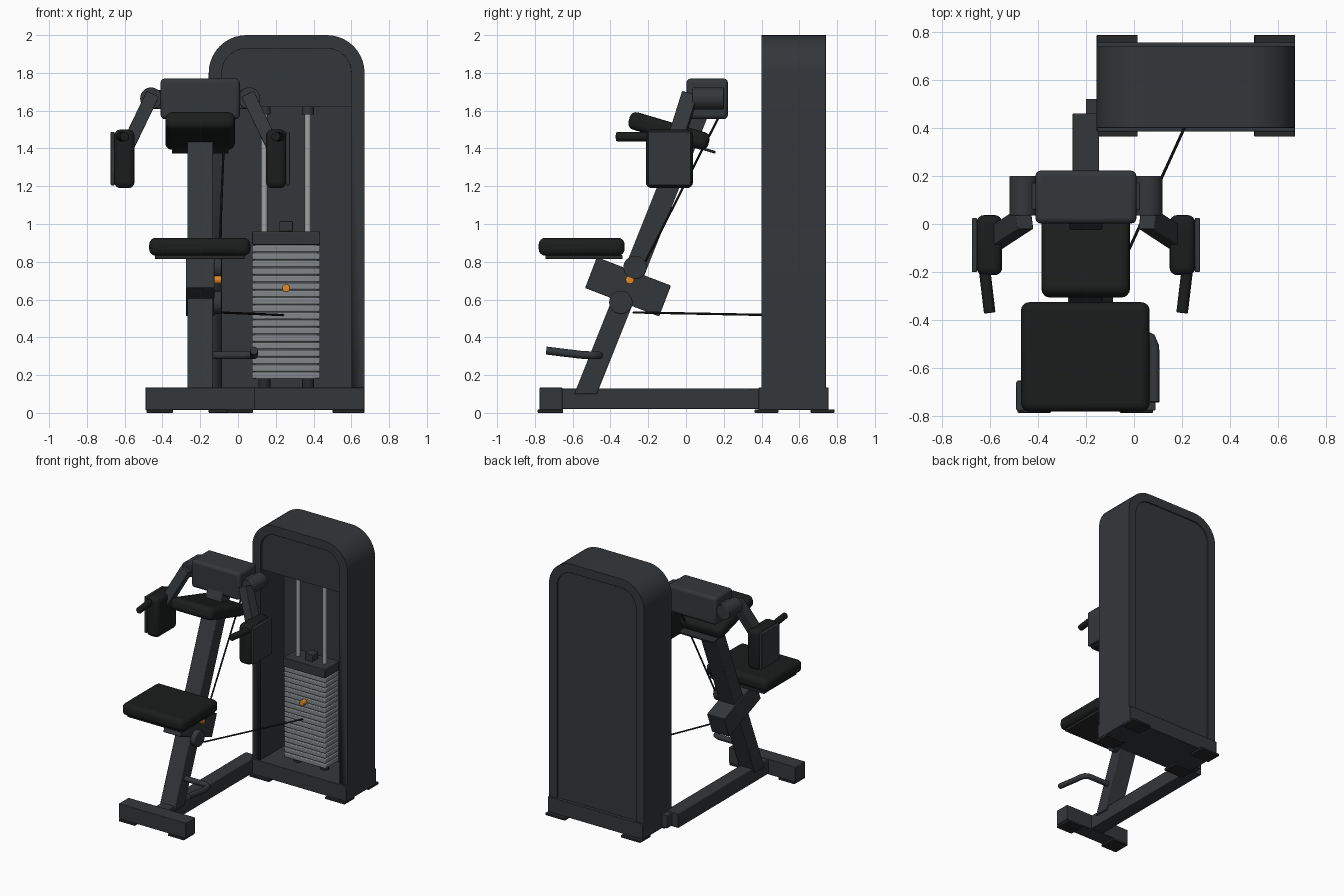
import bpy, bmesh, math
from mathutils import Vector, Matrix

if "Cube" in bpy.data.objects:
    bpy.data.objects.remove(bpy.data.objects["Cube"])

CX = -0.2  # centre line of the seat and arm unit


def material(name, r, g, b):
    m = bpy.data.materials.new(name)
    m.diffuse_color = (r, g, b, 1)
    m.use_nodes = True
    m.node_tree.nodes["Principled BSDF"].inputs["Base Color"].default_value = m.diffuse_color
    return m


BODY = material("dark_metal", 0.034, 0.038, 0.042)
TRIM = material("darker_metal", 0.02, 0.022, 0.024)
PAD = material("pad_black", 0.011, 0.012, 0.012)
STEEL = material("steel", 0.22, 0.24, 0.25)
ROD = material("rod_steel", 0.35, 0.36, 0.37)
ORANGE = material("orange", 0.75, 0.25, 0.02)


def finish(name, bm, mat, bevel=0, segs=3):
    bmesh.ops.recalc_face_normals(bm, faces=bm.faces)
    me = bpy.data.meshes.new(name)
    bm.to_mesh(me)
    bm.free()
    ob = bpy.data.objects.new(name, me)
    bpy.context.collection.objects.link(ob)
    me.materials.append(mat)
    if bevel:
        mod = ob.modifiers.new("bevel", 'BEVEL')
        mod.width, mod.segments, mod.limit_method = bevel, segs, 'ANGLE'
    bpy.ops.object.select_all(action='DESELECT')
    ob.select_set(True)
    bpy.context.view_layer.objects.active = ob
    bpy.ops.object.shade_smooth_by_angle(angle=math.radians(35))
    return ob


def box(name, x, y, z, mat=BODY, bevel=0.004, segs=2, tilt=0):
    """Box from (low, high) ranges, tilted about its own x axis."""
    bm = bmesh.new()
    c = Vector([(a + b) / 2 for a, b in (x, y, z)])
    s = [b - a for a, b in (x, y, z)]
    m = Matrix.Translation(c) @ Matrix.Rotation(math.radians(tilt), 4, 'X') @ Matrix.Diagonal((*s, 1))
    bmesh.ops.create_cube(bm, size=1, matrix=m)
    return finish(name, bm, mat, bevel, segs)


def rod(name, a, b, r, mat=BODY, sides=24, bevel=0):
    a, b = Vector(a), Vector(b)
    d = b - a
    bm = bmesh.new()
    m = Matrix.Translation((a + b) / 2) @ d.to_track_quat('Z', 'Y').to_matrix().to_4x4()
    bmesh.ops.create_cone(bm, cap_ends=True, segments=sides, radius1=r, radius2=r, depth=d.length, matrix=m)
    return finish(name, bm, mat, bevel)


def arch(x0, x1, z0, z1, r, n=10):
    """Rectangle outline with rounded top corners."""
    pts = [(x0, z0), (x1, z0)]
    for cx, start in ((x1 - r, 0), (x0 + r, 90)):
        for i in range(n + 1):
            a = math.radians(start + 90 * i / n)
            pts.append((cx + r * math.cos(a), z1 - r + r * math.sin(a)))
    return pts


def prism(name, pts, y0, y1, mat=BODY, bevel=0):
    bm = bmesh.new()
    f = bm.faces.new([bm.verts.new((x, y0, z)) for x, z in pts])
    out = bmesh.ops.extrude_face_region(bm, geom=[f])
    bmesh.ops.translate(bm, vec=(0, y1 - y0, 0), verts=[v for v in out['geom'] if isinstance(v, bmesh.types.BMVert)])
    return finish(name, bm, mat, bevel, 2)


# Tower shell: an arched ring, open at the front, with recessed panels
outer = arch(-0.155, 0.67, 0.13, 2.0, 0.2)
inner = arch(-0.085, 0.6, 0.131, 1.93, 0.13)
bm = bmesh.new()
loops = [[bm.verts.new((x, y, z)) for x, z in p] for p, y in
         ((outer, 0.4), (inner, 0.4), (inner, 0.74), (outer, 0.74))]
for k in range(4):
    A, B = loops[k], loops[(k + 1) % 4]
    for i in range(len(A)):
        j = (i + 1) % len(A)
        bm.faces.new((A[i], A[j], B[j], B[i]))
finish("tower_shell", bm, BODY, 0.006, 2)
prism("tower_back_panel", arch(-0.086, 0.601, 0.13, 1.931, 0.13), 0.69, 0.73)
prism("tower_top_panel", arch(-0.086, 0.601, 1.62, 1.931, 0.13), 0.42, 0.69)

# Tower base and feet
box("tower_base", (-0.155, 0.67), (0.385, 0.755), (0.015, 0.135))
for i, x in enumerate((-0.155, 0.5)):
    for j, y in enumerate((0.363, 0.66)):
        box(f"tower_foot_{i}{j}", (x, x + 0.17), (y, y + 0.127), (0, 0.018), TRIM)

# Weight stack with guide rods
n = 18
step = 0.71 / n
for i in range(n):
    z = 0.18 + i * step
    box(f"weight_plate_{i}", (0.075, 0.435), (0.46, 0.63), (z, z + step - 0.004), STEEL, 0.006)
box("stack_core", (0.09, 0.42), (0.475, 0.615), (0.18, 0.89), STEEL)
box("stack_top_plate", (0.075, 0.435), (0.455, 0.635), (0.89, 0.96))
box("stack_cable_block", (0.22, 0.29), (0.51, 0.58), (0.96, 1.015))
for i, x in enumerate((0.14, 0.37)):
    rod(f"guide_rod_{i}", (x, 0.545, 0.13), (x, 0.545, 1.63), 0.017, ROD)
    rod(f"rod_collar_{i}", (x, 0.545, 1.58), (x, 0.545, 1.63), 0.032)
    rod(f"rod_bumper_{i}", (x, 0.545, 0.13), (x, 0.545, 0.18), 0.032, TRIM)
rod("selector_pin", (0.255, 0.42, 0.66), (0.255, 0.47, 0.66), 0.021, ORANGE, bevel=0.005)

# Floor frame
box("front_crossbar", (-0.49, 0.09), (-0.775, -0.655), (0.015, 0.135))
for i, x in enumerate((-0.485, -0.06)):
    box(f"crossbar_foot_{i}", (x, x + 0.14), (-0.785, -0.65), (0, 0.018), TRIM)
box("floor_beam", (CX - 0.055, CX + 0.055), (-0.66, 0.46), (0.02, 0.13))
box("beam_connector", (-0.2, -0.15), (0.39, 0.52), (0.025, 0.125))

# Leaning upright: side profile pushed through in x
bm = bmesh.new()
f = bm.faces.new([bm.verts.new((CX - 0.068, y, z)) for y, z in
                  ((-0.592, 0.1), (-0.472, 0.1), (0.128, 1.6), (0.008, 1.6))])
out = bmesh.ops.extrude_face_region(bm, geom=[f])
bmesh.ops.translate(bm, vec=(0.136, 0, 0), verts=[v for v in out['geom'] if isinstance(v, bmesh.types.BMVert)])
finish("leaning_upright", bm, BODY, 0.005, 2)

# Seat and its bracket
box("seat_pad", (-0.47, 0.065), (-0.78, -0.325), (0.832, 0.927), PAD, 0.035, 4)
box("seat_plate", (-0.44, 0.035), (-0.745, -0.335), (0.815, 0.835), TRIM)
box("seat_bracket", (CX - 0.075, CX + 0.075), (-0.517, -0.097), (0.58, 0.755), tilt=-21)
rod("seat_knob", (-0.13, -0.297, 0.705), (-0.088, -0.297, 0.705), 0.023, ORANGE, bevel=0.005)

# Pulleys and cables
rod("upper_pulley", (-0.13, -0.27, 0.77), (-0.087, -0.27, 0.77), 0.062, bevel=0.006)
rod("lower_pulley", (-0.13, -0.345, 0.585), (-0.087, -0.345, 0.585), 0.062, bevel=0.006)
rod("upper_cable", (-0.1, -0.215, 0.8), (-0.07, 0.17, 1.56), 0.006, PAD, 8)
rod("lower_cable", (-0.1, -0.28, 0.532), (0.255, 0.5, 0.517), 0.006, PAD, 8)

# Foot rest: bent tube
cu = bpy.data.curves.new("foot_rest", 'CURVE')
cu.dimensions, cu.bevel_depth, cu.bevel_resolution, cu.use_fill_caps = '3D', 0.021, 4, True
sp = cu.splines.new('POLY')
path = [(-0.15, -0.46, 0.305), (0.04, -0.46, 0.305), (0.07, -0.475, 0.305),
        (0.084, -0.51, 0.305), (0.085, -0.56, 0.308), (0.085, -0.74, 0.33)]
sp.points.add(len(path) - 1)
for p, co in zip(sp.points, path):
    p.co = (*co, 1)
cu.materials.append(BODY)
bpy.context.collection.objects.link(bpy.data.objects.new("foot_rest", cu))

# Head housing and chest pad
box("head_housing", (-0.41, 0.01), (0.002, 0.222), (1.555, 1.77), BODY, 0.022, 3)
box("chest_pad", (-0.385, -0.017), (-0.31, 0.13), (1.445, 1.54), PAD, 0.035, 4, tilt=-16.5)
box("chest_pad_plate", (-0.35, -0.05), (-0.245, 0.165), (1.43, 1.444), TRIM, tilt=-16.5)

# Swinging arms, mirrored about the seat centre line
for side, s in (("left", -1), ("right", 1)):
    def X(d):
        return CX + s * d

    def span(a, b):
        return tuple(sorted((X(a), X(b))))
    box(side + "_axle", span(0.19, 0.28), (0.06, 0.17), (1.61, 1.71))
    rod(side + "_pivot", (X(0.26), 0.035, 1.665), (X(0.26), 0.2, 1.665), 0.058, BODY, 32, 0.005)
    # square bar from the pivot to the arm pad
    a, b = Vector((X(0.255), 0.02, 1.68)), Vector((X(0.385), -0.065, 1.41))
    bar = box(side + "_arm_bar", (-0.036, 0.036), (-0.042, 0.042), (-(b - a).length / 2, (b - a).length / 2))
    bar.rotation_mode = 'QUATERNION'
    z = (a - b).normalized()
    y = (Vector((0, 1, 0)) - z * z.y).normalized()
    bar.rotation_quaternion = Matrix((y.cross(z), y, z)).transposed().to_quaternion()
    bar.location = (a + b) / 2
    box(side + "_arm_pad", span(0.348, 0.455), (-0.213, 0.037), (1.19, 1.5), PAD, 0.032, 4)
    box(side + "_arm_plate", span(0.453, 0.474), (-0.2, 0.025), (1.205, 1.487))
    rod(side + "_handle", (X(0.425), -0.16, 1.462), (X(0.4), -0.37, 1.462), 0.024, PAD, 20, 0.005)
